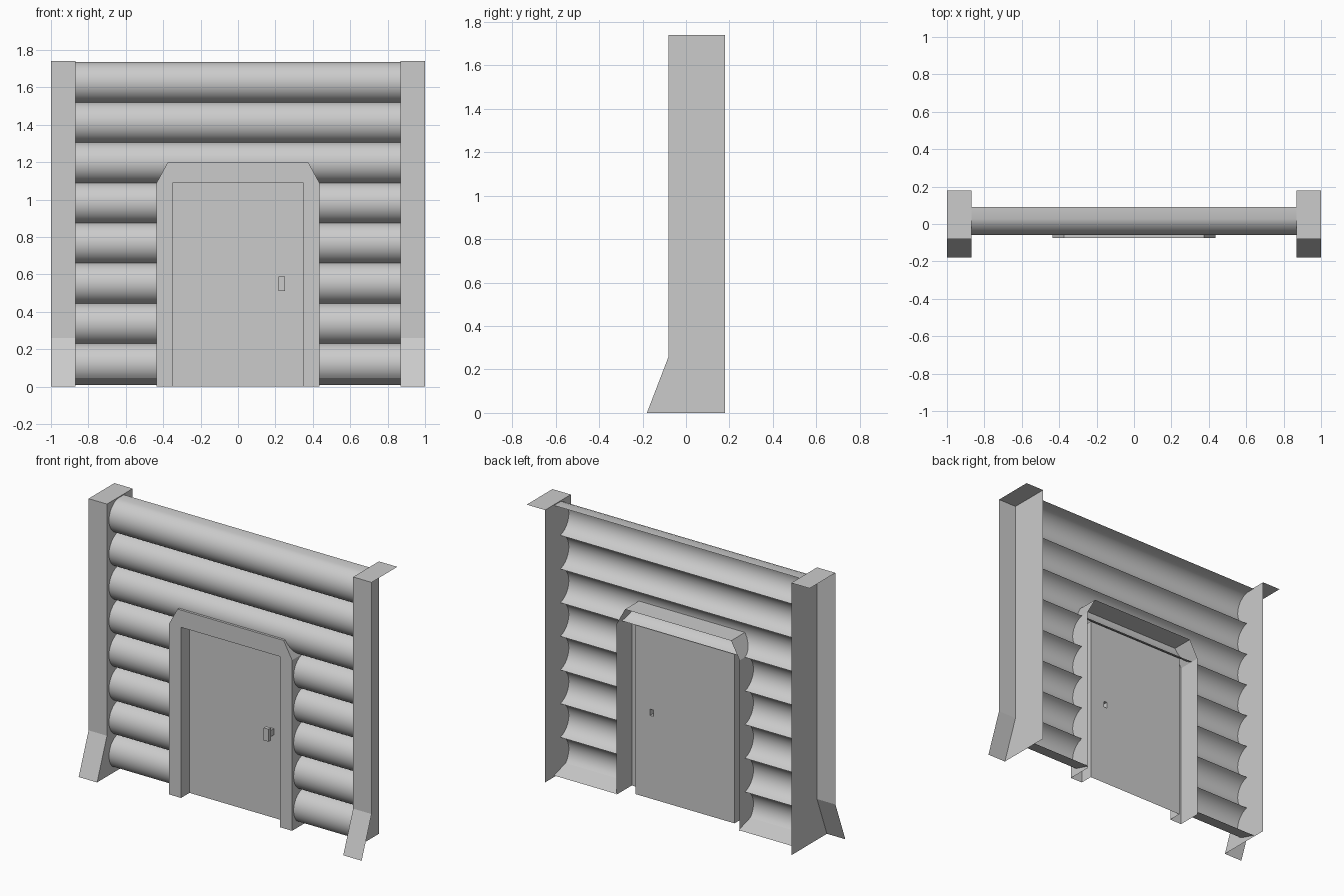
import bpy, bmesh, math

cube = bpy.data.objects.get("Cube")
if cube:
    bpy.data.objects.remove(cube, do_unlink=True)

mat = bpy.data.materials.new("plain_grey")
mat.use_nodes = True
GREY = (0.6, 0.6, 0.6, 1)
mat.diffuse_color = GREY
mat.node_tree.nodes["Principled BSDF"].inputs["Base Color"].default_value = GREY


def make(name, faces, smooth=False):
    """Build one object from a list of polygons."""
    bm = bmesh.new()
    for face in faces:
        bm.faces.new([bm.verts.new(p) for p in face])
    bmesh.ops.remove_doubles(bm, verts=bm.verts, dist=0.0001)
    mesh = bpy.data.meshes.new(name)
    bm.to_mesh(mesh)
    bm.free()
    mesh.materials.append(mat)
    obj = bpy.data.objects.new(name, mesh)
    bpy.context.collection.objects.link(obj)
    if smooth:
        bpy.ops.object.select_all(action="DESELECT")
        obj.select_set(True)
        bpy.context.view_layer.objects.active = obj
        bpy.ops.object.shade_smooth_by_angle(angle=math.radians(25))
    return obj


def sheet(path, x0, x1):
    """Sweep a (y, z) path, running upward, along x."""
    return [[(x0, *a), (x1, *a), (x1, *b), (x0, *b)] for a, b in zip(path, path[1:])]


def band(path, y0, y1):
    """Sweep an (x, z) path along y."""
    return [[(a[0], y0, a[1]), (b[0], y0, b[1]), (b[0], y1, b[1]), (a[0], y1, a[1])]
            for a, b in zip(path, path[1:])]


# Log wall: open-backed rounded courses
BASE, TOP, COUNT = 0.015, 1.735, 8
PITCH = (TOP - BASE) / COUNT
RADIUS, AXIS, BACK, STEPS = 0.11, 0.05, 0.09, 12
LIMIT = math.asin(PITCH / 2 / RADIUS)
WALL, FRAME = 0.87, 0.435


def log_path(i):
    start = -0.78 if i == 0 else -LIMIT
    mid = BASE + PITCH * (i + 0.5)
    path = []
    for k in range(STEPS + 1):
        a = start + (LIMIT - start) * k / STEPS
        path.append((AXIS - RADIUS * math.cos(a), mid + RADIUS * math.sin(a)))
    if i == 0:
        path.insert(0, (BACK, 0.01))
    if i == COUNT - 1:
        path.append((BACK, TOP))
    return path


for i in range(COUNT):
    if i < 5:
        spans = [("right", -WALL, -FRAME), ("left", FRAME, WALL)]
    else:
        spans = [("full", -WALL, WALL)]
    for label, x0, x1 in spans:
        make(f"log_{i + 1}_{label}", sheet(log_path(i), x0, x1), smooth=True)

# Corner posts: front with sloping foot, top and inner side
post = [(-0.18, 0), (-0.08, 0.26), (-0.08, 1.74), (0.18, 1.74)]
for label, s in (("left", 1), ("right", -1)):
    x0, x1 = sorted((s * WALL, s * 1.0))
    side = [(s * WALL, y, z) for y, z in post + [(0.18, 0)]]
    if s < 0:
        side.reverse()
    make(f"{label}_post", sheet(post, x0, x1) + [side])

# Door frame: outer band, front face and reveal
FRONT, DOOR_Y, OPEN, HEAD = -0.075, 0.01, 0.35, 1.09
outer = [(-FRAME, 0), (-FRAME, HEAD), (-0.375, 1.2), (0.375, 1.2), (FRAME, HEAD), (FRAME, 0)]
inner = [(-OPEN, 0), (-OPEN, HEAD), (-OPEN, HEAD), (OPEN, HEAD), (OPEN, HEAD), (OPEN, 0)]
opening = [(OPEN, 0), (OPEN, HEAD), (-OPEN, HEAD), (-OPEN, 0)]
faces = band(outer, FRONT, 0.08) + band(opening, FRONT, DOOR_Y)
for k in range(5):
    ring = [outer[k], inner[k], inner[k + 1], outer[k + 1]]
    ring = list(dict.fromkeys(ring))
    faces.append([(x, FRONT, z) for x, z in ring])
make("door_frame", faces)

# Door panel with a small hole behind the handle
xs = [-OPEN, 0.222, 0.246, OPEN]
zs = [0, 0.53, 0.57, HEAD]
make("door", [[(xs[i], DOOR_Y, zs[j]), (xs[i + 1], DOOR_Y, zs[j]),
               (xs[i + 1], DOOR_Y, zs[j + 1]), (xs[i], DOOR_Y, zs[j + 1])]
              for i in range(3) for j in range(3) if (i, j) != (1, 1)])


# Handle: grip and stem
def box_sides(x0, x1, z0, z1, y0, y1):
    loop = [(x0, z0), (x0, z1), (x1, z1), (x1, z0), (x0, z0)]
    return band(loop, y0, y1) + [[(x, y0, z) for x, z in reversed(loop[:4])]]


make("door_handle_stem", box_sides(0.222, 0.246, 0.53, 0.57, -0.03, DOOR_Y))
make("door_handle_grip", box_sides(0.217, 0.251, 0.51, 0.59, -0.05, -0.025))
